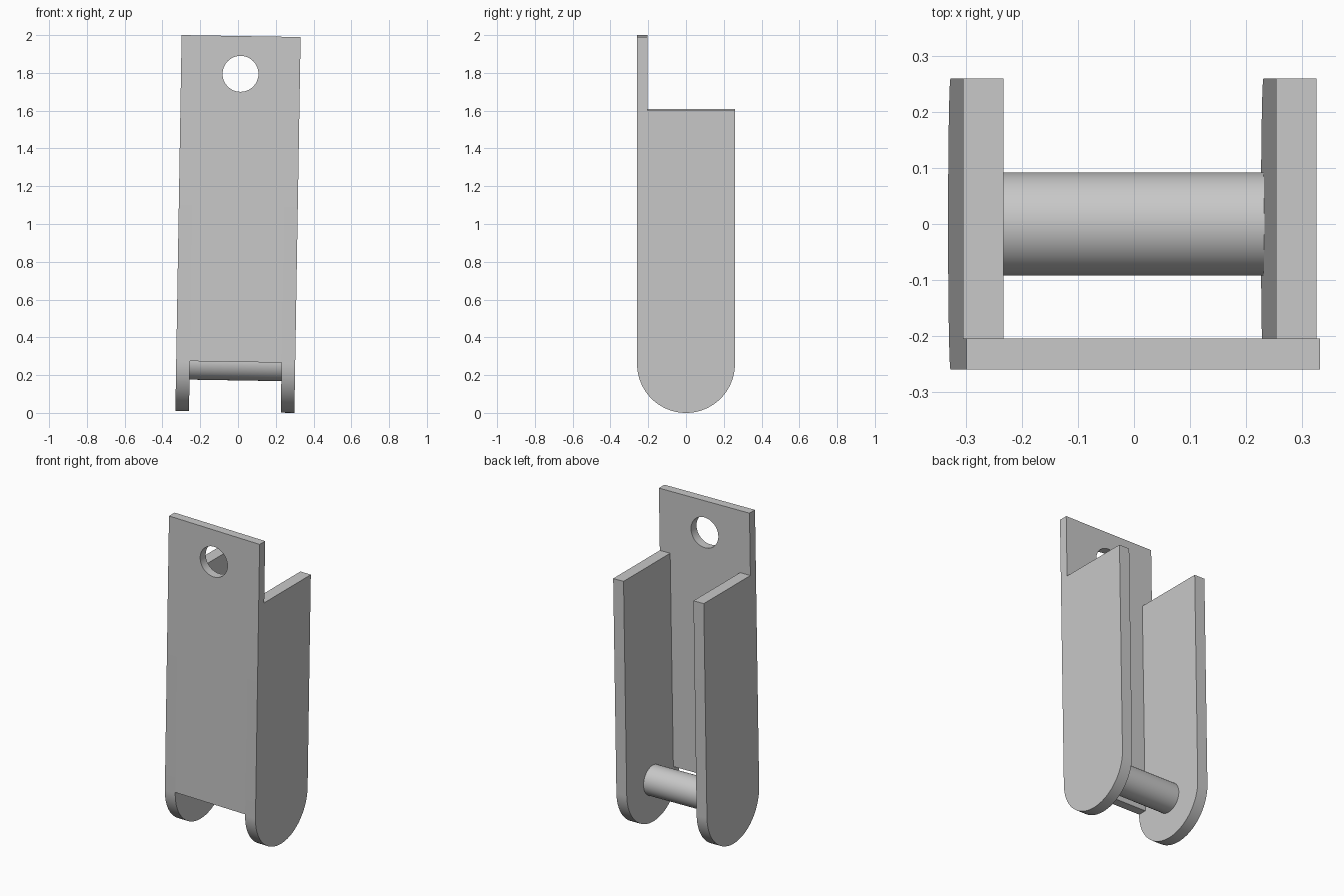
import bpy, bmesh, math
from mathutils import Matrix, Vector

if "Cube" in bpy.data.objects:
    bpy.data.objects.remove(bpy.data.objects["Cube"], do_unlink=True)

# Main dimensions, measured from the middle of the bracket
HALF_W, HALF_D, HALF_H = 0.315, 0.259, 0.995
FLANGE_T, PLATE_T = 0.072, 0.055
INNER = HALF_W - FLANGE_T
FLANGE_TOP, PLATE_BOTTOM = 0.605, -0.73
PIN_Z = HALF_D - HALF_H
HOLE_Z, HOLE_R, PIN_R = 0.795, 0.095, 0.092

# The whole bracket leans slightly to one side
LEAN = Matrix.Translation((0, 0, 1)) @ Matrix.Rotation(0.0166, 4, 'Y')

grey = bpy.data.materials.new("plain grey")
grey.use_nodes = True
colour = (0.58, 0.58, 0.58, 1)
grey.diffuse_color = colour
grey.node_tree.nodes["Principled BSDF"].inputs["Base Color"].default_value = colour


def arc(cx, cz, r, start, end, steps):
    angles = [start + (end - start) * i / steps for i in range(steps + 1)]
    return [(cx + r * math.cos(a), cz + r * math.sin(a)) for a in angles]


def finish(name, bm):
    bmesh.ops.recalc_face_normals(bm, faces=bm.faces)
    mesh = bpy.data.meshes.new(name)
    bm.to_mesh(mesh)
    bm.free()
    mesh.materials.append(grey)
    obj = bpy.data.objects.new(name, mesh)
    bpy.context.collection.objects.link(obj)
    obj.matrix_world = LEAN
    bpy.ops.object.select_all(action='DESELECT')
    obj.select_set(True)
    bpy.context.view_layer.objects.active = obj
    bpy.ops.object.shade_smooth_by_angle(angle=math.radians(30))
    return obj


def extrude_profile(name, loops, place, depth):
    """Fill closed outlines (later ones are holes) and extrude them."""
    bm = bmesh.new()
    for loop in loops:
        verts = [bm.verts.new(place(u, v)) for u, v in loop]
        for a, b in zip(verts, verts[1:] + verts[:1]):
            bm.edges.new((a, b))
    bmesh.ops.triangle_fill(bm, edges=bm.edges[:], use_beauty=True)
    solid = bmesh.ops.extrude_face_region(bm, geom=bm.faces[:], use_keep_orig=True)
    moved = [g for g in solid["geom"] if isinstance(g, bmesh.types.BMVert)]
    bmesh.ops.translate(bm, verts=moved, vec=Vector(depth))
    return finish(name, bm)


# Front plate: wide tab above, narrower web between the side flanges
half = [(INNER, PLATE_BOTTOM), (INNER, FLANGE_TOP),
        (HALF_W, FLANGE_TOP), (HALF_W, HALF_H)]
outline = half + [(-x, z) for x, z in reversed(half)]
hole = arc(0, HOLE_Z, HOLE_R, 0, 2 * math.pi, 64)[:-1]
extrude_profile("front_plate", [outline, hole],
                lambda x, z: (x, -HALF_D, z), (0, PLATE_T, 0))

# Side flanges with rounded lower ends
flange = [(HALF_D, FLANGE_TOP), (-HALF_D, FLANGE_TOP)]
flange += arc(0, PIN_Z, HALF_D, math.pi, 2 * math.pi, 48)
for name, x0 in (("right_flange", -HALF_W), ("left_flange", INNER)):
    extrude_profile(name, [flange], lambda y, z: (x0, y, z), (FLANGE_T, 0, 0))

# Cross pin between the flanges
bm = bmesh.new()
bmesh.ops.create_cone(bm, cap_ends=True, segments=64, radius1=PIN_R, radius2=PIN_R,
                      depth=2 * INNER,
                      matrix=Matrix.Translation((0, 0, PIN_Z)) @ Matrix.Rotation(math.pi / 2, 4, 'Y'))
finish("cross_pin", bm)
